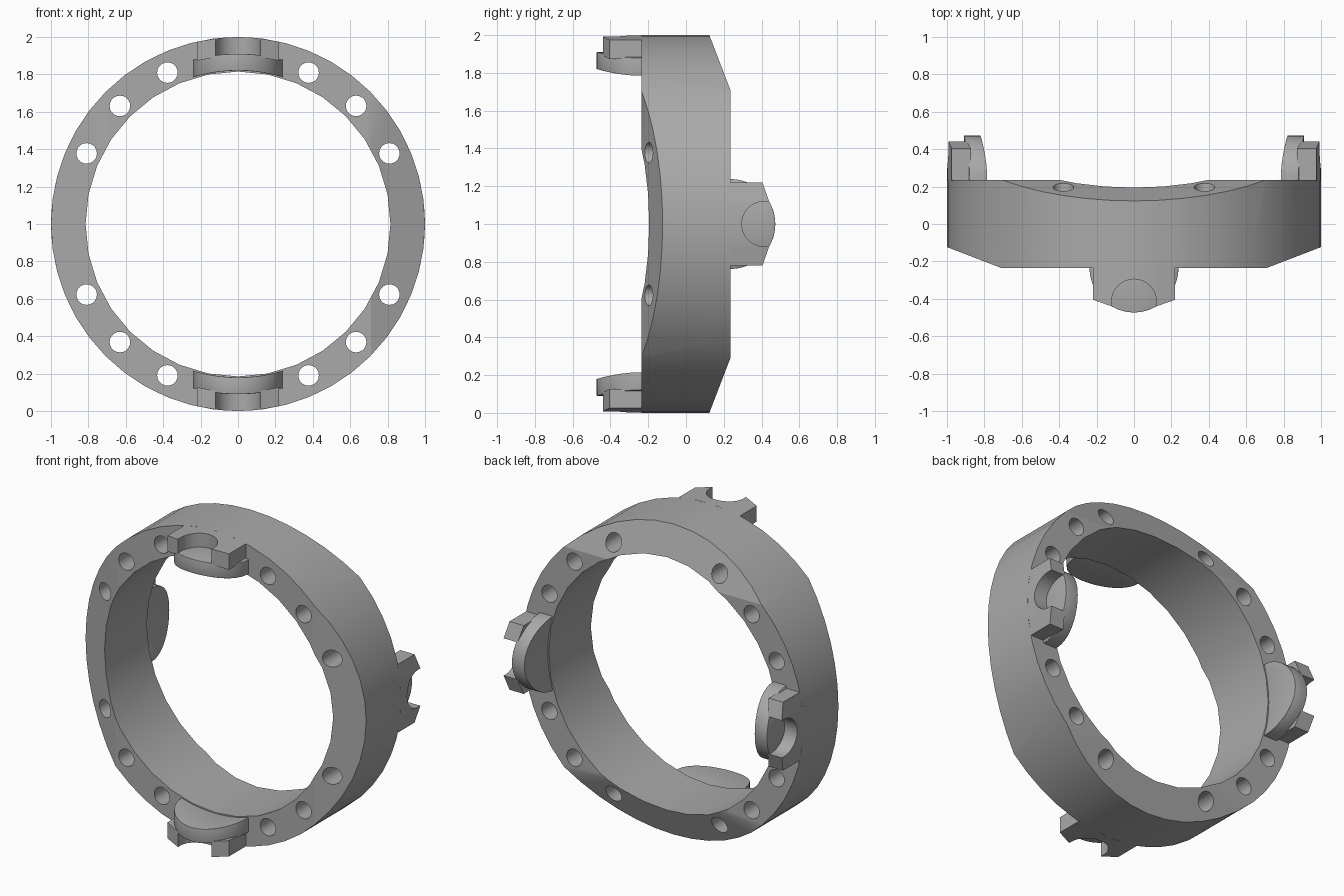
import bpy, bmesh, math
from mathutils import Matrix, Vector

cube = bpy.data.objects.get("Cube")
if cube:
    bpy.data.objects.remove(cube, do_unlink=True)

# Single grey material
grey = bpy.data.materials.new("plain_grey")
grey.use_nodes = True
colour = (0.4, 0.4, 0.4, 1)
grey.diffuse_color = colour
grey.node_tree.nodes["Principled BSDF"].inputs["Base Color"].default_value = colour

HALF = 0.235              # half depth of the ring
OUTER, INNER = 1.0, 0.815
CENTRE = Vector((0, 0, 1))
LAY = Matrix.Rotation(math.pi / 2, 4, "X")   # turns a z axis into the y axis


def add_object(name, bm):
    bmesh.ops.recalc_face_normals(bm, faces=bm.faces[:])
    mesh = bpy.data.meshes.new(name)
    bm.to_mesh(mesh)
    bm.free()
    mesh.materials.append(grey)
    obj = bpy.data.objects.new(name, mesh)
    bpy.context.collection.objects.link(obj)
    return obj


def activate(obj):
    bpy.ops.object.select_all(action="DESELECT")
    obj.select_set(True)
    bpy.context.view_layer.objects.active = obj


def smooth(obj):
    activate(obj)
    bpy.ops.object.shade_smooth_by_angle(angle=math.radians(30))


def cylinder(bm, radius, depth, sides, at=CENTRE):
    bmesh.ops.create_cone(bm, cap_ends=True, segments=sides, radius1=radius,
                          radius2=radius, depth=depth,
                          matrix=Matrix.Translation(at) @ LAY)


def cut(obj, cutter):
    cutter.hide_render = True
    activate(obj)
    mod = obj.modifiers.new("cut", "BOOLEAN")
    mod.operation, mod.solver, mod.object = "DIFFERENCE", "EXACT", cutter
    bpy.ops.object.modifier_apply(modifier=mod.name)
    bpy.data.objects.remove(cutter, do_unlink=True)


def prism(bm, rings):
    """Bridge a row of four-point sections and close both ends."""
    rows = [[bm.verts.new(p) for p in ring] for ring in rings]
    for a, b in zip(rows, rows[1:]):
        for i in range(4):
            j = (i + 1) % 4
            bm.faces.new((a[i], a[j], b[j], b[i]))
    bm.faces.new(rows[0])
    bm.faces.new(rows[-1][::-1])


# Ring body
bm = bmesh.new()
cylinder(bm, OUTER, 2 * HALF, 48)
ring = add_object("ring_body", bm)

# Central opening
bm = bmesh.new()
cylinder(bm, INNER, 2, 32)
cut(ring, add_object("bore_cutter", bm))

# Sloped facets: left and right at the front, top and bottom at the back
bm = bmesh.new()
for side in (-1, 1):
    for front in (True, False):
        y = -1 if front else 1
        rings = []
        for s in (-1.2, 1.2):
            section = ((0.71, HALF), (1.10, HALF - 0.15), (1.10, 0.5), (0.71, 0.5))
            rings.append([Vector((side * r, y * d, s)) + CENTRE if front
                          else Vector((s, y * d, side * r)) + CENTRE
                          for r, d in section])
        prism(bm, rings)
cut(ring, add_object("facet_cutter", bm))

# Twelve bolt holes, three in each quarter
bm = bmesh.new()
for quarter in range(4):
    for offset in (25, 45, 65):
        a = math.radians(90 * quarter + offset)
        cylinder(bm, 0.055, 2, 20,
                 CENTRE + 0.893 * Vector((math.cos(a), 0, math.sin(a))))
cut(ring, add_object("hole_cutter", bm))
smooth(ring)


# Lugs: sections across the width, following the curve of the ring
def lug_part(name, columns, low, high, root, side, front):
    bm = bmesh.new()
    rings = []
    for t, reach in columns:
        section = []
        for radius, d in ((low, -root), (high, -root), (high, reach), (low, reach)):
            r = math.sqrt(radius ** 2 - t ** 2)
            y = HALF + d
            p = Vector((t, -y, side * r)) if front else Vector((side * r, y, t))
            section.append(p + CENTRE)
        rings.append(section)
    prism(bm, rings)
    return add_object(name, bm)


DISC, SOCKET = 0.238, 0.12
disc_columns = []
for i in range(25):
    a = math.pi * i / 24
    disc_columns.append((-DISC * math.cos(a), DISC * math.sin(a)))

fork_columns = [(-0.22, 0.17), (-SOCKET, 0.205)]
for i in range(17):
    a = math.pi * i / 16
    fork_columns.append((-SOCKET * math.cos(a), 0.18 - SOCKET * math.sin(a)))
fork_columns += [(SOCKET, 0.205), (0.22, 0.17)]

for place, side, front in (("top", 1, True), ("bottom", -1, True),
                           ("left", 1, False), ("right", -1, False)):
    disc = lug_part(place + "_lug_disc", disc_columns, 0.82, 0.91, 0.05, side, front)
    bevel = disc.modifiers.new("rounded_rim", "BEVEL")
    bevel.width, bevel.segments = 0.025, 3
    bevel.limit_method, bevel.angle_limit = "ANGLE", math.radians(50)
    activate(disc)
    bpy.ops.object.modifier_apply(modifier=bevel.name)
    smooth(disc)
    smooth(lug_part(place + "_lug_fork", fork_columns, 0.9, OUTER - 0.001,
                    0.005, side, front))
